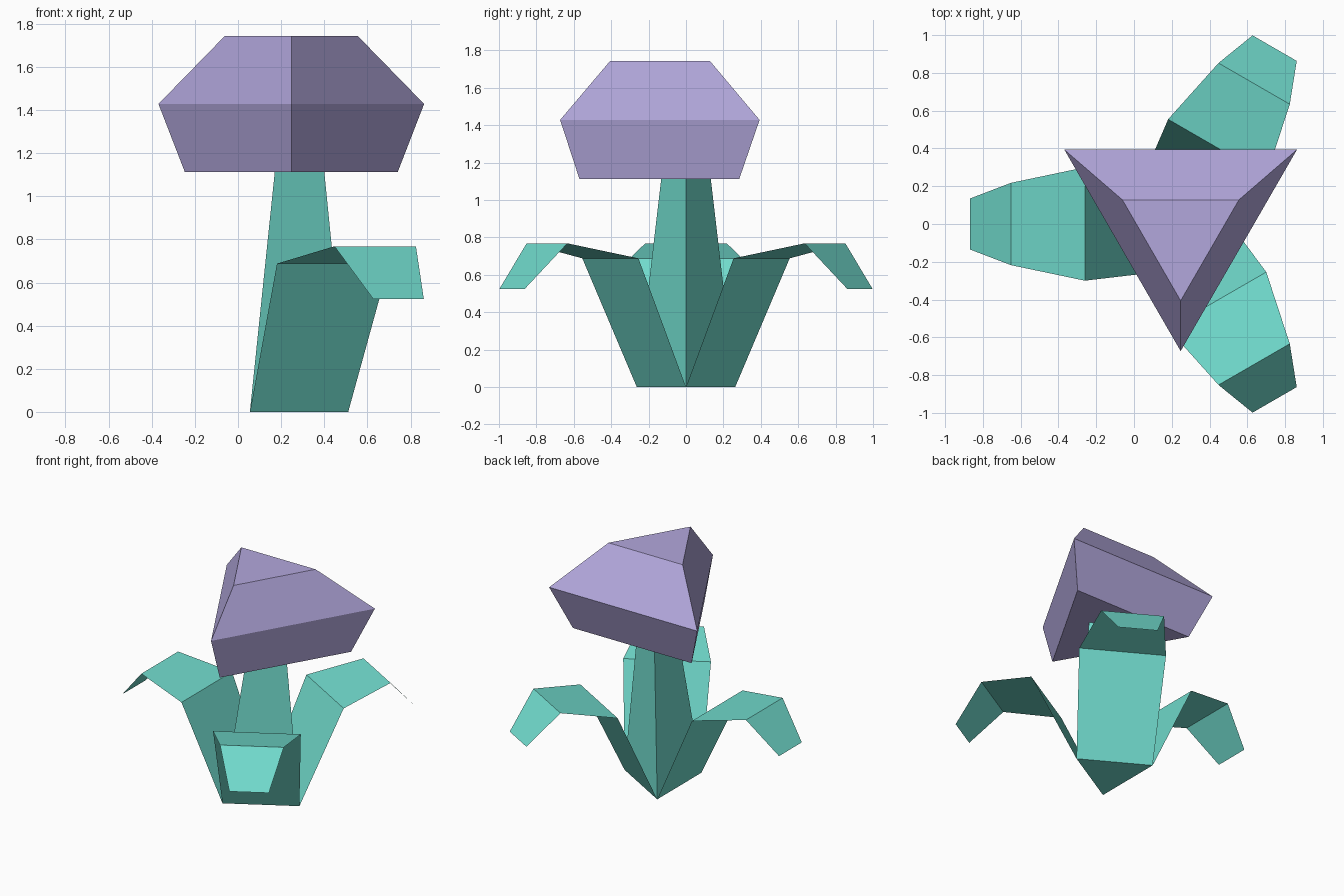
import bpy
import math

if "Cube" in bpy.data.objects:
    bpy.data.objects.remove(bpy.data.objects["Cube"])


def material(name, rgb):
    m = bpy.data.materials.new(name)
    m.diffuse_color = (*rgb, 1.0)
    m.use_nodes = True
    m.node_tree.nodes["Principled BSDF"].inputs["Base Color"].default_value = m.diffuse_color
    return m


TEAL = material("teal", (0.165, 0.71, 0.61))
LILAC = material("lilac", (0.45, 0.39, 0.72))


def make(name, verts, faces, mat):
    me = bpy.data.meshes.new(name)
    me.from_pydata(verts, [], faces)
    me.materials.append(mat)
    me.update()
    ob = bpy.data.objects.new(name, me)
    bpy.context.collection.objects.link(ob)
    return ob


def lofted_triangle(name, rings, first_angle, mat):
    """Closed three-sided solid through rings of (cx, cy, z, radius)."""
    verts = []
    for cx, cy, z, r in rings:
        for i in range(3):
            a = first_angle + i * math.tau / 3
            verts.append((cx + r * math.cos(a), cy + r * math.sin(a), z))
    faces = [(2, 1, 0)]
    for k in range(len(rings) - 1):
        for i in range(3):
            a, b = 3 * k + i, 3 * k + (i + 1) % 3
            faces.append((a, b, b + 3, a + 3))
    top = 3 * (len(rings) - 1)
    faces.append((top, top + 1, top + 2))
    return make(name, verts, faces, mat)


# Tapered stem, one corner towards +x
BASE_X = 0.207
lofted_triangle("stem", [(BASE_X, 0, 0, 0.304), (0.247, 0, 1.113, 0.153)], 0, TEAL)

# Cap, one corner towards the front
lofted_triangle("cap", [(0.247, 0.0, 1.113, 0.57),
                        (0.247, 0.038, 1.428, 0.711),
                        (0.247, -0.05, 1.743, 0.356)], -math.pi / 2, LILAC)

# Thin folded leaves growing from the three base edges: (distance, half width, height)
LEAF = [(0.152, 0.263, 0.0), (0.467, 0.30, 0.688),
        (0.858, 0.218, 0.768), (1.075, 0.135, 0.523)]
for n in range(3):
    a = math.pi + n * math.tau / 3
    c, s = math.cos(a), math.sin(a)
    verts = []
    for d, w, z in LEAF:
        for side in (-w, w):
            verts.append((BASE_X + d * c - side * s, d * s + side * c, z))
    faces = [(2 * k, 2 * k + 2, 2 * k + 3, 2 * k + 1) for k in range(3)]
    # outer side of the leaf is the front side
    make(f"leaf_{n + 1}", verts, [f[::-1] for f in faces], TEAL)
